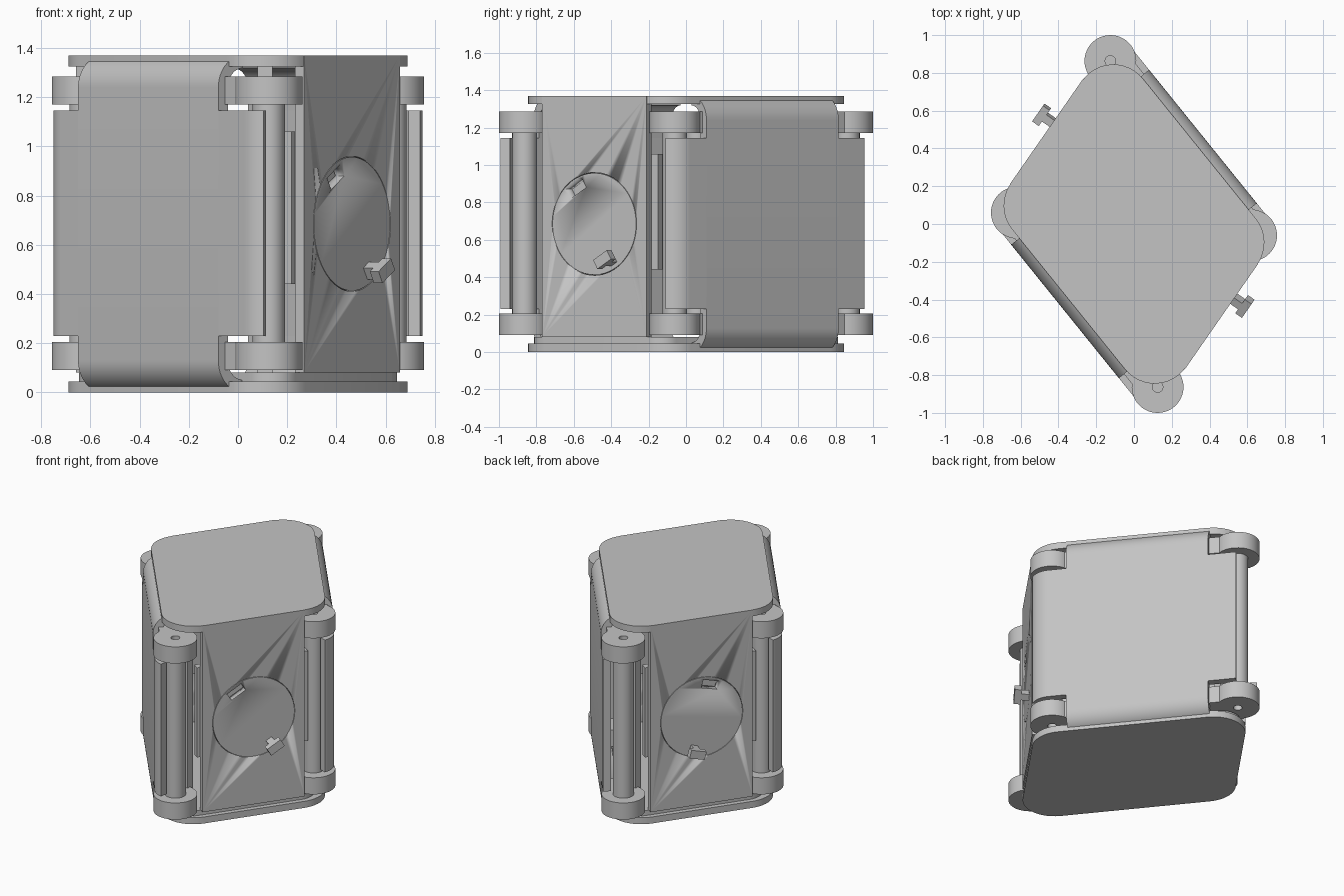
import bpy, bmesh
from math import cos, sin, pi, radians
from mathutils import Matrix, Vector

if "Cube" in bpy.data.objects:
    bpy.data.objects.remove(bpy.data.objects["Cube"], do_unlink=True)

grey = bpy.data.materials.new("plain_grey")
grey.use_nodes = True
grey.diffuse_color = (0.55, 0.55, 0.55, 1)
grey.node_tree.nodes["Principled BSDF"].inputs["Base Color"].default_value = (0.55, 0.55, 0.55, 1)

N_ANG, M_ANG = radians(38.9), radians(-34.8)   # outward normals of door and panel sides
HINGES = {"side": Vector((-0.62, 0.06)), "end": Vector((0.125, -0.863))}
I = Matrix.Identity(4)


def finish(name, bm, matrix):
    """Turn a bmesh into a shaded object."""
    bmesh.ops.recalc_face_normals(bm, faces=bm.faces)
    bm.transform(matrix)
    me = bpy.data.meshes.new(name)
    bm.to_mesh(me)
    bm.free()
    me.materials.append(grey)
    ob = bpy.data.objects.new(name, me)
    bpy.context.collection.objects.link(ob)
    bpy.ops.object.select_all(action="DESELECT")
    ob.select_set(True)
    bpy.context.view_layer.objects.active = ob
    bpy.ops.object.shade_smooth_by_angle(angle=radians(30))
    return ob


def prism(name, outline, low, high, matrix=I):
    """Extrude a flat outline along local z."""
    bm = bmesh.new()
    face = bm.faces.new([bm.verts.new((p[0], p[1], low)) for p in outline])
    ext = bmesh.ops.extrude_face_region(bm, geom=[face])["geom"]
    moved = [v for v in ext if isinstance(v, bmesh.types.BMVert)]
    bmesh.ops.translate(bm, verts=moved, vec=(0, 0, high - low))
    return finish(name, bm, matrix)


def lathe(name, profile, centre, matrix):
    bm = bmesh.new()
    vs = [bm.verts.new((r, 0, z)) for r, z in profile]
    es = [bm.edges.new(pair) for pair in zip(vs, vs[1:])]
    bmesh.ops.spin(bm, geom=vs + es, cent=(0, 0, 0), axis=(0, 0, 1),
                   angle=2 * pi, steps=48, use_duplicate=False)
    bmesh.ops.remove_doubles(bm, verts=bm.verts, dist=0.0001)
    return finish(name, bm, matrix @ Matrix.Translation((*centre, 0)))


def cut(target, cutter):
    """Carve one solid out of another and drop the cutter."""
    mod = target.modifiers.new("cut", "BOOLEAN")
    mod.operation, mod.object, mod.solver = "DIFFERENCE", cutter, "EXACT"
    bpy.context.view_layer.objects.active = target
    bpy.ops.object.modifier_apply(modifier=mod.name)
    bpy.data.objects.remove(cutter, do_unlink=True)


def arc(centre, r, a0, a1, steps=12):
    return [(centre[0] + r * cos(a0 + (a1 - a0) * i / steps),
             centre[1] + r * sin(a0 + (a1 - a0) * i / steps)) for i in range(steps + 1)]


def rect(x0, x1, y0, y1):
    return [(x0, y0), (x1, y0), (x1, y1), (x0, y1)]


def rounded_plate(m_off, n_off, r):
    """Parallelogram with rounded corners, set by the distance of its sides."""
    angles = [M_ANG, N_ANG, M_ANG + pi, N_ANG + pi, M_ANG + 2 * pi]
    dist = [m_off - r, n_off - r] * 3
    pts = []
    for i in range(4):
        a, b = angles[i], angles[i + 1]
        rows = Matrix(((cos(a), sin(a)), (cos(b), sin(b))))
        pts += arc(rows.inverted() @ Vector((dist[i], dist[i + 1])), r, a, b)
    return pts


def frame(angle):
    """Local z along the wall normal or wall run, local y up."""
    out = Vector((cos(angle), sin(angle), 0))
    up = Vector((0, 0, 1))
    return Matrix((up.cross(out), up, out)).transposed().to_4x4()


# Top and bottom plates
plate = rounded_plate(0.658, 0.52, 0.2)
prism("top_plate", plate, 1.325, 1.37)
prism("bottom_plate", plate, 0, 0.045)
prism("floor_step", rounded_plate(0.625, 0.45, 0.12), 0.045, 0.08)

hinge_profile = [(0, 0.15), (0.028, 0.15), (0.028, 0.09), (0.137, 0.09), (0.137, 0.205),
                 (0.066, 0.205), (0.066, 1.17), (0.137, 1.17), (0.137, 1.285),
                 (0.028, 1.285), (0.028, 1.22), (0, 1.22)]

for side, turn, dial_turn, curl in (("front", 0, 31, 42), ("back", pi, -15, 6)):
    half = Matrix.Rotation(turn, 4, "Z")

    # Hinge posts with their end discs
    for key, centre in HINGES.items():
        lathe(f"{side}_{key}_hinge", hinge_profile, centre, half)

    # Door band that curls around both hinges
    tangent = N_ANG + pi
    path = lambda r: (arc(HINGES["side"], r, radians(158), tangent)
                      + arc(HINGES["end"], r, tangent, tangent + radians(curl)))
    prism(f"{side}_door_band", path(0.13) + path(0.08)[::-1], 0.23, 1.145, half)

    # Full-height door with rolled top and bottom edges
    def rolled(r):
        return (arc((0.445, 0.13), r, -pi / 2, 0) + arc((0.445, 1.239), r, 0, pi / 2))
    along = half @ frame(N_ANG + 1.5 * pi)
    out = half @ Matrix.Rotation(tangent, 4, "Z") @ Matrix.Rotation(pi / 2, 4, "X")
    # local x outward, y up, so the run along the wall is reversed z
    prism(f"{side}_door", rolled(0.13) + rolled(0.08)[::-1], -0.323, 0.585,
          out @ Matrix.Scale(-1, 4, (0, 0, 1)) @ Matrix.Scale(-1, 4, (0, 0, 1))
          if (out.to_3x3() @ Vector((0, 0, 1))).dot(half.to_3x3() @ Vector((1, -1, 0))) > 0
          else out @ Matrix.Scale(-1, 4, (0, 0, 1)))

    # Arms joining the discs to the door
    wall = half @ Matrix.Rotation(tangent, 4, "Z")
    for low, high in ((0.09, 0.205), (1.17, 1.285)):
        prism(f"{side}_end_arm", rect(0.42, 0.54, 0.52, 0.72), low, high, wall)
        prism(f"{side}_side_arm", rect(0.42, 0.54, -0.38, -0.2), low, high, wall)

    # Inner corner post
    prism(f"{side}_inner_post", rect(0.08, 0.14, -0.75, -0.69), 0.045, 1.33, half)

    # End panel with a round opening
    panel_frame = half @ frame(M_ANG) @ Matrix.Translation((-0.138, 0.685, 0.66))
    panel = prism(f"{side}_panel", rect(-0.341, 0.341, -0.605, 0.685), -0.045, 0, panel_frame)
    cut(panel, prism("cutter", arc((0, 0), 0.275, 0, 2 * pi, 64)[:-1], -0.1, 0.1, panel_frame))
    prism(f"{side}_backing_plate", rect(-0.36, 0.38, -0.245, 0.375), -0.1, -0.05, panel_frame)

    # Turning dial with a slot and a matching hook
    dial_frame = panel_frame @ Matrix.Rotation(radians(dial_turn), 4, "Z")
    dial = prism(f"{side}_dial", arc((0, 0), 0.272, 0, 2 * pi, 64)[:-1], -0.045, 0, dial_frame)
    cut(dial, prism("cutter", rect(-0.055, 0.055, 0.195, 0.25), -0.1, 0.1, dial_frame))
    prism(f"{side}_hook_stem", rect(-0.022, 0.022, -0.25, -0.195), -0.02, 0.055, dial_frame)
    prism(f"{side}_hook_bar", rect(-0.052, 0.052, -0.25, -0.195), 0.05, 0.093, dial_frame)
